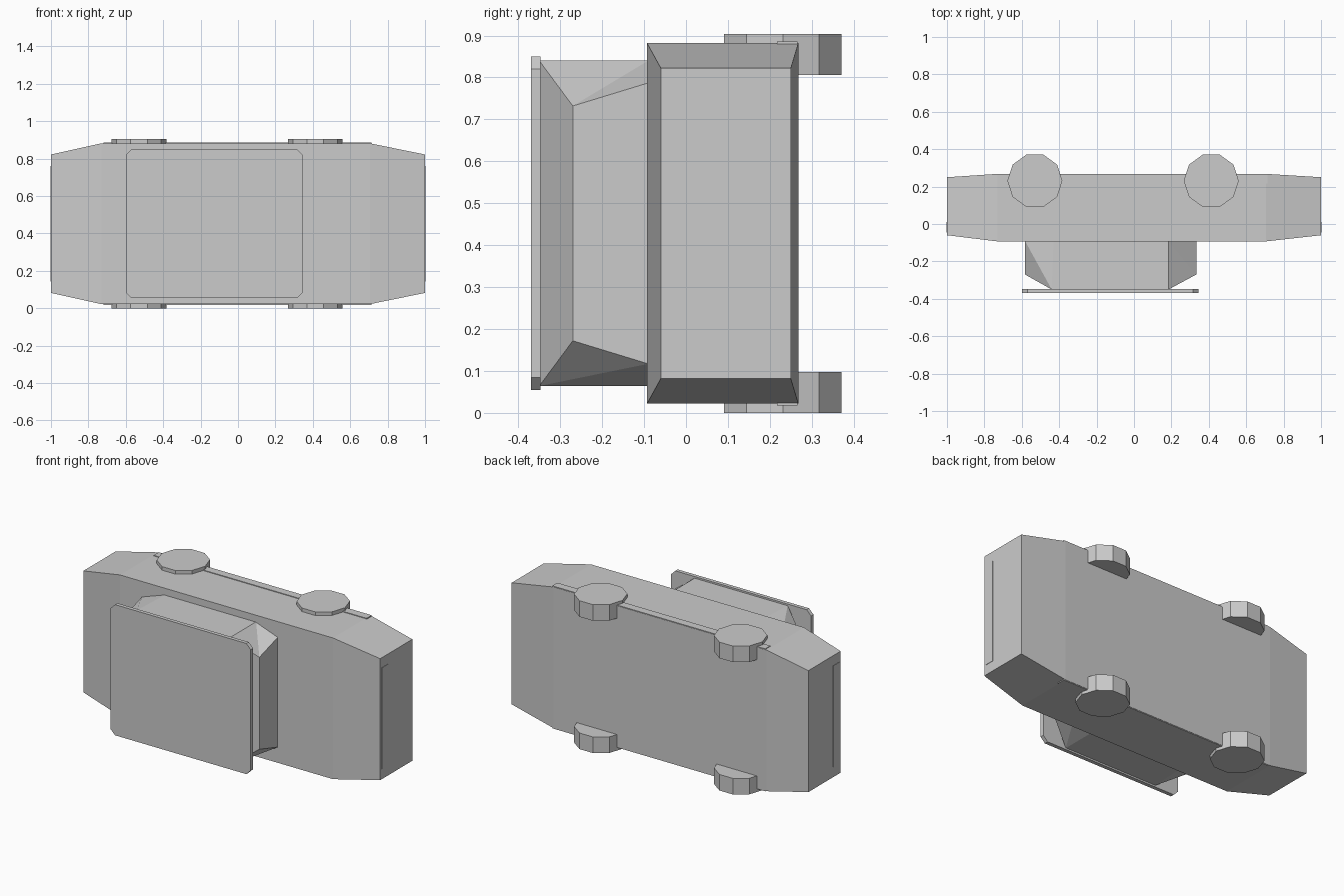
import bpy, bmesh
from math import cos, sin, pi

if "Cube" in bpy.data.objects:
    bpy.data.objects.remove(bpy.data.objects["Cube"])

ZC = 0.452  # mid-plane of the car, which lies on its side


def make(name, verts, faces):
    me = bpy.data.meshes.new(name)
    bm = bmesh.new()
    vs = [bm.verts.new(v) for v in verts]
    for f in faces:
        bm.faces.new([vs[i] for i in f])
    bmesh.ops.recalc_face_normals(bm, faces=bm.faces)
    bm.to_mesh(me)
    bm.free()
    ob = bpy.data.objects.new(name, me)
    bpy.context.collection.objects.link(ob)
    return ob


def loft(name, rings):
    n = len(rings[0])
    verts = [v for r in rings for v in r]
    faces = [list(range(n)), list(range(len(verts) - n, len(verts)))]
    for k in range(len(rings) - 1):
        for i in range(n):
            j = (i + 1) % n
            faces.append([k * n + i, k * n + j, (k + 1) * n + j, (k + 1) * n + i])
    return make(name, verts, faces)


def box(name, x0, x1, y0, y1, z0, z1):
    return loft(name, [[(x, y0, z0), (x, y1, z0), (x, y1, z1), (x, y0, z1)]
                       for x in (x0, x1)])


# Body with tapered ends
sections = [(-1, -0.06, 0.25, 0.37), (-0.73, -0.093, 0.268, 0.43),
            (0.705, -0.093, 0.268, 0.43), (1, -0.06, 0.25, 0.37)]
loft("body", [[(x, a, ZC - h), (x, b, ZC - h), (x, b, ZC + h), (x, a, ZC + h)]
              for x, a, b, h in sections])

# Cabin: corner points of one side, repeated on the other side
half = [(0.185, -0.35, 0.388), (0.185, -0.09, 0.388), (0.333, -0.27, 0.28),
        (0.333, -0.09, 0.335), (-0.44, -0.35, 0.388), (-0.43, -0.09, 0.388),
        (-0.583, -0.27, 0.28), (-0.583, -0.09, 0.335)]
verts = [(x, y, ZC + s * z) for s in (1, -1) for x, y, z in half]
faces = [(0, 1, 5, 4), (0, 1, 2), (1, 3, 2), (4, 5, 7), (4, 7, 6),
         (8, 9, 13, 12), (8, 9, 11), (8, 11, 10), (12, 13, 15), (12, 15, 14),
         (2, 3, 11, 10), (0, 2, 10, 8), (6, 7, 15, 14), (4, 6, 14, 12),
         (0, 4, 12, 8), (1, 3, 11, 9), (1, 9, 13, 5), (5, 13, 15, 7)]
make("cabin", verts, faces)

# Roof slab with clipped corners
x0, x1, z0, z1, c = -0.6, 0.345, 0.054, 0.85, 0.03
outline = [(x0 + c, z0), (x1 - c, z0), (x1, z0 + c), (x1, z1 - c),
           (x1 - c, z1), (x0 + c, z1), (x0, z1 - c), (x0, z0 + c)]
loft("roof", [[(x, y, z) for x, z in outline] for y in (-0.37, -0.347)])

# Ten-sided wheels
for side, za, zb in (("left", 0, 0.098), ("right", 0.806, 0.904)):
    for end, cx in (("rear", -0.53), ("front", 0.413)):
        ring = [(cx + 0.147 * cos(i * pi / 5), 0.231 + 0.147 * sin(i * pi / 5))
                for i in range(10)]
        loft(f"{end}_{side}_wheel", [[(x, y, z) for x, y in ring] for z in (za, zb)])

# Thin side skirts and end bumpers
for side, za, zb in (("left", 0.018, 0.028), ("right", 0.876, 0.886)):
    box(f"{side}_skirt", -0.72, 0.715, 0.217, 0.266, za, zb)
box("front_bumper", 0.99, 1.002, -0.045, 0.012, 0.143, 0.761)
box("rear_bumper", -1.002, -0.99, -0.045, 0.012, 0.143, 0.761)
